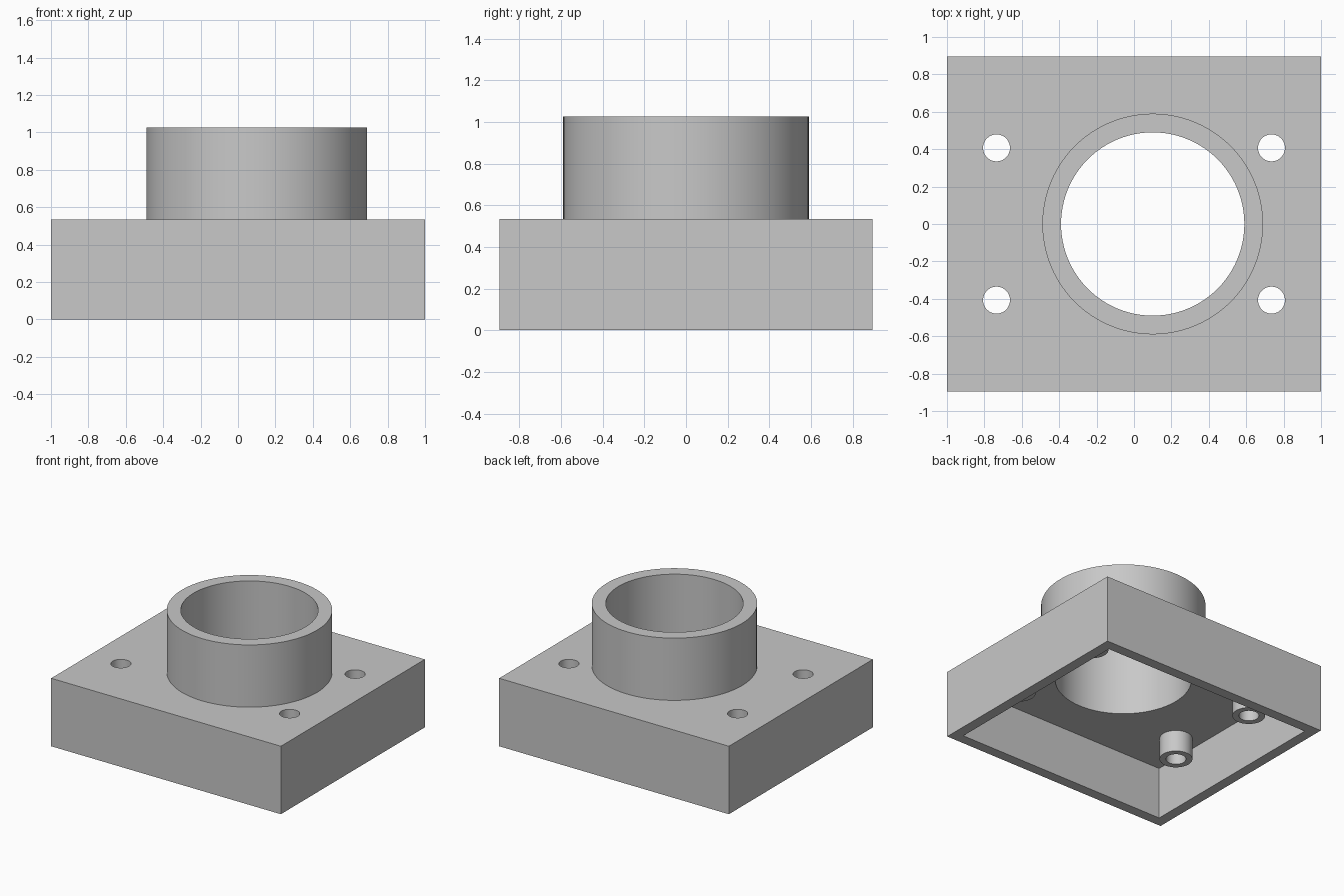
import bpy
import bmesh
from math import cos, sin, pi, radians

cube = bpy.data.objects.get("Cube")
if cube:
    bpy.data.objects.remove(cube, do_unlink=True)

# Main dimensions
HALF_X, HALF_Y = 1.0, 0.895
WALL, CEILING, DECK = 0.082, 0.41, 0.535
COLLAR_X, COLLAR_TOP, COLLAR_R, BORE_R = 0.10, 1.025, 0.59, 0.49
HOLE_X, HOLE_Y, HOLE_R = 0.735, 0.407, 0.072
BOSS_R, BOSS_BOTTOM = 0.118, 0.24

grey = bpy.data.materials.new("light_grey")
grey.use_nodes = True
colour = (0.58, 0.58, 0.58, 1)
grey.diffuse_color = colour
grey.node_tree.nodes["Principled BSDF"].inputs["Base Color"].default_value = colour


def make_object(name, bm):
    bmesh.ops.recalc_face_normals(bm, faces=bm.faces)
    mesh = bpy.data.meshes.new(name)
    bm.to_mesh(mesh)
    bm.free()
    mesh.materials.append(grey)
    obj = bpy.data.objects.new(name, mesh)
    bpy.context.collection.objects.link(obj)
    return obj


def activate(obj):
    bpy.ops.object.select_all(action="DESELECT")
    obj.select_set(True)
    bpy.context.view_layer.objects.active = obj


def smooth(obj):
    activate(obj)
    bpy.ops.object.shade_smooth_by_angle(angle=radians(30))


def box(name, hx, hy, z0, z1):
    bm = bmesh.new()
    bmesh.ops.create_cube(bm, size=1)
    for v in bm.verts:
        v.co = (v.co.x * 2 * hx, v.co.y * 2 * hy, z1 if v.co.z > 0 else z0)
    return make_object(name, bm)


def lathe(name, profile, x, y, segments, closed=False):
    """Spin a profile of (radius, z) points around a vertical axis."""
    bm = bmesh.new()
    rings = [[bm.verts.new((x + r * cos(2 * pi * i / segments),
                            y + r * sin(2 * pi * i / segments), z))
              for i in range(segments)] for r, z in profile]
    for a, b in zip(rings, rings[1:]):
        for i in range(segments):
            j = (i + 1) % segments
            bm.faces.new((a[i], a[j], b[j], b[i]))
    if closed:
        bm.faces.new(rings[0])
        bm.faces.new(rings[-1])
    return make_object(name, bm)


def cut(target, cutter):
    cutter.hide_render = True
    mod = target.modifiers.new("cut", "BOOLEAN")
    mod.operation, mod.solver, mod.object = "DIFFERENCE", "EXACT", cutter
    activate(target)
    bpy.ops.object.modifier_apply(modifier=mod.name)
    bpy.data.objects.remove(cutter, do_unlink=True)


# Hollow housing, open underneath
housing = box("housing", HALF_X, HALF_Y, 0, DECK)
cut(housing, box("cavity_cutter", HALF_X - WALL, HALF_Y - WALL, -0.2, CEILING))

# Large bore through the deck, with the collar standing around it
cut(housing, lathe("bore_cutter", [(BORE_R, 0.3), (BORE_R, 0.7)],
                   COLLAR_X, 0, 96, closed=True))
smooth(lathe("collar", [(COLLAR_R, DECK), (COLLAR_R, COLLAR_TOP),
                        (BORE_R, COLLAR_TOP), (BORE_R, DECK)], COLLAR_X, 0, 96))

# Four screw holes with hollow bosses hanging below the deck
for side, x in (("left", HOLE_X), ("right", -HOLE_X)):
    for end, y in (("front", -HOLE_Y), ("back", HOLE_Y)):
        cut(housing, lathe("hole_cutter", [(HOLE_R, 0.3), (HOLE_R, 0.7)],
                           x, y, 48, closed=True))
        smooth(lathe(f"screw_boss_{end}_{side}",
                     [(BOSS_R, CEILING), (BOSS_R, BOSS_BOTTOM),
                      (HOLE_R, BOSS_BOTTOM), (HOLE_R, CEILING)], x, y, 48))
smooth(housing)
